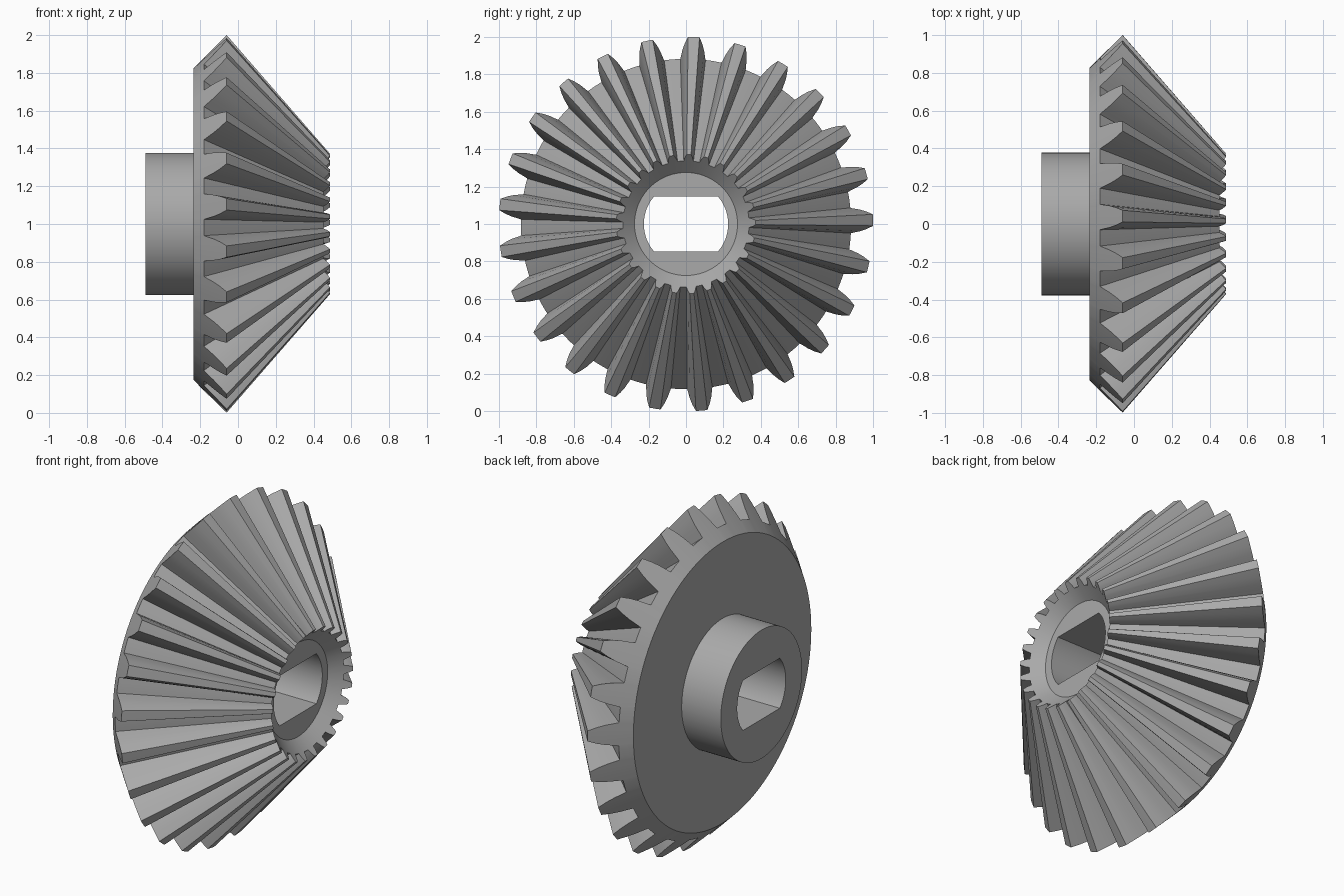
import bpy, bmesh, math

cube = bpy.data.objects.get("Cube")
if cube:
    bpy.data.objects.remove(cube, do_unlink=True)

TEETH = 25
PITCH = 2 * math.pi / TEETH
PHASE = math.radians(1.2)
AXIS_Z = 1.0

# One flank: (half angle in degrees, height from root 0 to tip 1)
FLANK = [(5.8, 0), (4.4, 0), (4.0, 0.18), (3.55, 0.42), (2.8, 0.7), (1.75, 1)]
TOOTH = ([(-7.2, 0)] + [(-a, h) for a, h in FLANK] + [(0, 1)]
         + [(a, h) for a, h in reversed(FLANK)])

# Full circle of (angle, tooth height) shared by every ring
STATIONS = [(PHASE + i * PITCH + math.radians(a), h)
            for i in range(TEETH) for a, h in TOOTH]


def circle(x, r):
    return [(x, r * math.cos(a), r * math.sin(a)) for a, _ in STATIONS]


def toothed(root, tip):
    ring = []
    for a, h in STATIONS:
        x = root[0] + (tip[0] - root[0]) * h
        r = root[1] + (tip[1] - root[1]) * h
        ring.append((x, r * math.cos(a), r * math.sin(a)))
    return ring


def bore(x, r=0.225, flat=0.147):
    """Round hole with two flats; stations snap to the flat corners."""
    angles = [a for a, _ in STATIONS]
    c = math.asin(flat / r)
    for corner in (c, math.pi - c, math.pi + c, 2 * math.pi - c):
        near = min(range(len(angles)), key=lambda i: abs(angles[i] - corner))
        angles[near] = corner
    ring = []
    for a in angles:
        d = min(r, flat / max(abs(math.sin(a)), 1e-6))
        ring.append((x, d * math.cos(a), d * math.sin(a)))
    return ring


def loft(name, rings, mat):
    bm = bmesh.new()
    loops = [[bm.verts.new((x, y, z + AXIS_Z)) for x, y, z in ring] for ring in rings]
    n = len(STATIONS)
    for k, lower in enumerate(loops):
        upper = loops[(k + 1) % len(loops)]
        for i in range(n):
            j = (i + 1) % n
            bm.faces.new((lower[i], lower[j], upper[j], upper[i]))
    bmesh.ops.recalc_face_normals(bm, faces=bm.faces)
    mesh = bpy.data.meshes.new(name)
    bm.to_mesh(mesh)
    bm.free()
    mesh.materials.append(mat)
    obj = bpy.data.objects.new(name, mesh)
    bpy.context.collection.objects.link(obj)
    return obj


# Material
steel = bpy.data.materials.new("grey_steel")
steel.use_nodes = True
COLOUR = (0.4, 0.4, 0.4, 1)
steel.diffuse_color = COLOUR
steel.node_tree.nodes["Principled BSDF"].inputs["Base Color"].default_value = COLOUR

# Closed section: hub, back disc, teeth, countersunk front and bore
gear = loft("bevel_gear", [
    bore(-0.49),
    circle(-0.49, 0.377),
    circle(-0.236, 0.377),
    circle(-0.236, 0.825),
    toothed((-0.18, 0.882), (-0.06, 1.0)),
    toothed((0.452, 0.337), (0.487, 0.372)),
    circle(0.39, 0.275),
    bore(0.39),
], steel)

bpy.ops.object.select_all(action="DESELECT")
gear.select_set(True)
bpy.context.view_layer.objects.active = gear
bpy.ops.object.shade_smooth_by_angle(angle=math.radians(25))
